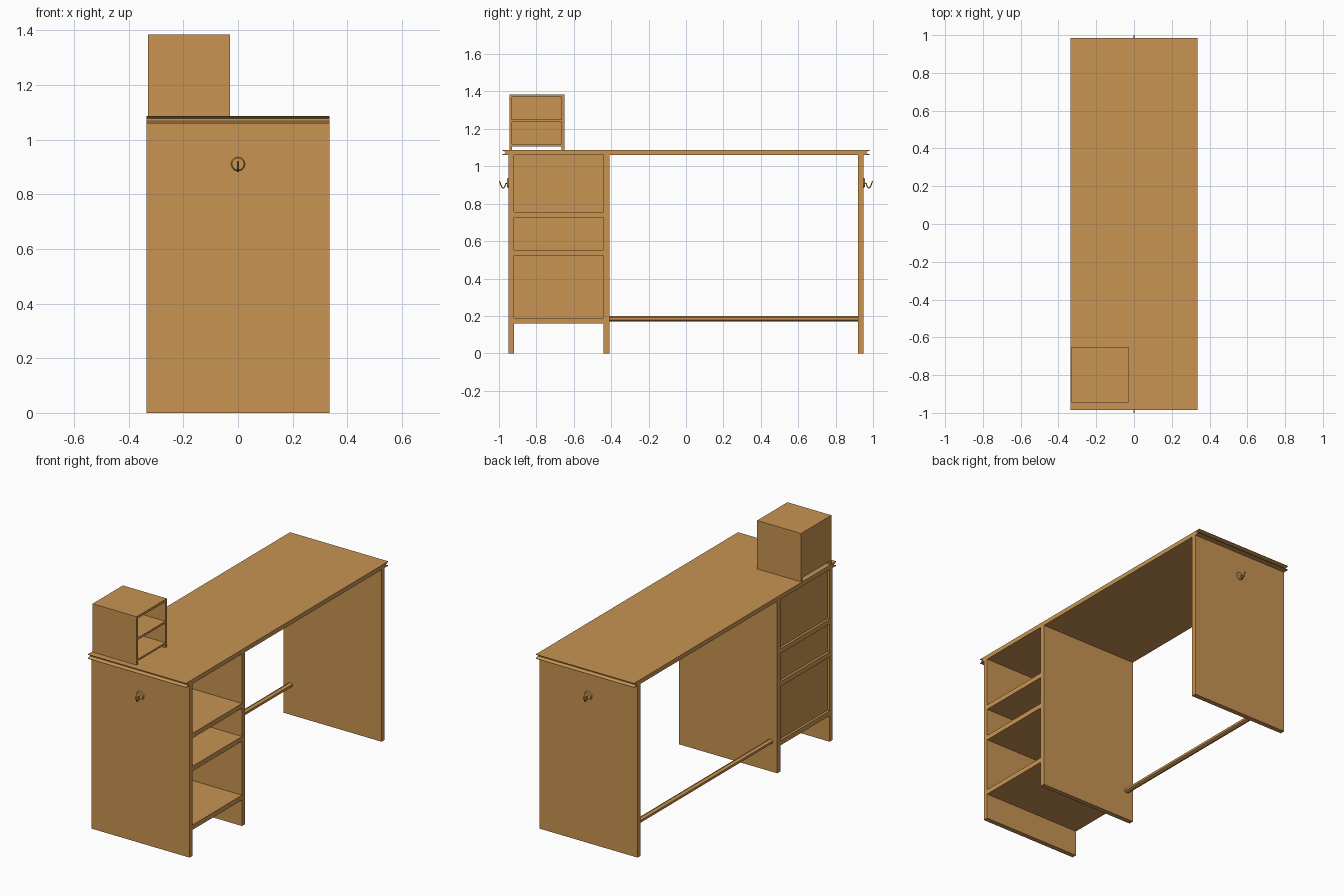
import bpy, bmesh, math
from mathutils import Matrix

if "Cube" in bpy.data.objects:
    bpy.data.objects.remove(bpy.data.objects["Cube"])

wood = bpy.data.materials.new("warm_wood")
wood.diffuse_color = (0.578, 0.296, 0.084, 1)
wood.use_nodes = True
wood.node_tree.nodes["Principled BSDF"].inputs["Base Color"].default_value = wood.diffuse_color


def finish(name, bm):
    bmesh.ops.recalc_face_normals(bm, faces=bm.faces)
    mesh = bpy.data.meshes.new(name)
    bm.to_mesh(mesh)
    bm.free()
    mesh.materials.append(wood)
    ob = bpy.data.objects.new(name, mesh)
    bpy.context.collection.objects.link(ob)
    return ob


def box(name, x, y, z):
    bm = bmesh.new()
    size = [b - a for a, b in (x, y, z)]
    mid = [(a + b) / 2 for a, b in (x, y, z)]
    bmesh.ops.create_cube(bm, size=1, matrix=Matrix.Translation(mid) @ Matrix.Diagonal((*size, 1)))
    return finish(name, bm)


def extrude_x(name, profile, x0, x1):
    bm = bmesh.new()
    face = bm.faces.new([bm.verts.new((x0, y, z)) for y, z in profile])
    ext = bmesh.ops.extrude_face_region(bm, geom=[face])
    moved = [v for v in ext["geom"] if isinstance(v, bmesh.types.BMVert)]
    bmesh.ops.translate(bm, vec=(x1 - x0, 0, 0), verts=moved)
    return finish(name, bm)


W = 0.335      # half depth of the desk
TOP = 1.06     # underside of the desktop

# Desktop with a groove cut along both short ends
edge = [(0.985, 1.06), (0.985, 1.062), (0.964, 1.069), (0.964, 1.078), (0.985, 1.085), (0.985, 1.087)]
extrude_x("desktop", edge + [(-y, z) for y, z in reversed(edge)], -W, W)

# Full-height side panels
for name, y0 in (("cabinet_outer_panel", -0.95), ("cabinet_inner_panel", -0.44), ("end_panel", 0.92)):
    box(name, (-W, W), (y0, y0 + 0.03), (0, TOP))

# Cabinet shelves and the back plates set in between them
floors = [(0.16, 0.19), (0.522, 0.552), (0.725, 0.755)]
ceilings = [f[0] for f in floors[1:]] + [TOP]
for i, (z0, z1) in enumerate(floors):
    box(f"cabinet_shelf_{i + 1}", (-W, W), (-0.92, -0.44), (z0, z1))
    box(f"cabinet_back_{i + 1}", (-0.32, -0.31), (-0.92, -0.44), (z1, ceilings[i]))

# Stretcher rail, six-sided, joining cabinet and end panel
bm = bmesh.new()
bmesh.ops.create_cone(bm, cap_ends=True, segments=6, radius1=0.5, radius2=0.5, depth=1,
                      matrix=Matrix.Translation((-0.288, 0.255, 0.185))
                      @ Matrix.Diagonal((0.036, 1.33, 0.0277, 1))
                      @ Matrix.Rotation(math.radians(90), 4, 'X'))
finish("stretcher_rail", bm)

# Small open organiser standing on the desktop
ox = (-0.33, -0.03)
for name, y0 in (("organiser_side_outer", -0.945), ("organiser_side_inner", -0.665)):
    box(name, ox, (y0, y0 + 0.015), (1.087, 1.37))
box("organiser_top", ox, (-0.945, -0.65), (1.37, 1.385))
for i, (z0, z1) in enumerate([(1.107, 1.118), (1.238, 1.25)]):
    box(f"organiser_shelf_{i + 1}", ox, (-0.93, -0.665), (z0, z1))
box("organiser_back", (-0.33, -0.32), (-0.93, -0.665), (1.118, 1.37))

# Hooks on both ends: round plate and bent prong
prong = [(0.955, 0.911), (0.963, 0.908), (0.969, 0.891), (0.975, 0.884), (0.983, 0.886), (0.990, 0.899), (0.997, 0.921)]
for name, s in (("front", -1), ("rear", 1)):
    bm = bmesh.new()
    bmesh.ops.create_cone(bm, cap_ends=True, segments=12, radius1=0.026, radius2=0.022, depth=0.007,
                          matrix=Matrix.Translation((0, s * 0.9535, 0.911))
                          @ Matrix.Rotation(math.radians(-90 * s), 4, 'X'))
    finish(name + "_hook_plate", bm)
    curve = bpy.data.curves.new(name + "_hook_prong", 'CURVE')
    curve.dimensions = '3D'
    curve.bevel_depth = 0.0035
    curve.bevel_resolution = 1
    curve.use_fill_caps = True
    sp = curve.splines.new('POLY')
    sp.points.add(len(prong) - 1)
    for p, (y, z) in zip(sp.points, prong):
        p.co = (0, s * y, z, 1)
    curve.materials.append(wood)
    bpy.context.collection.objects.link(bpy.data.objects.new(name + "_hook_prong", curve))
